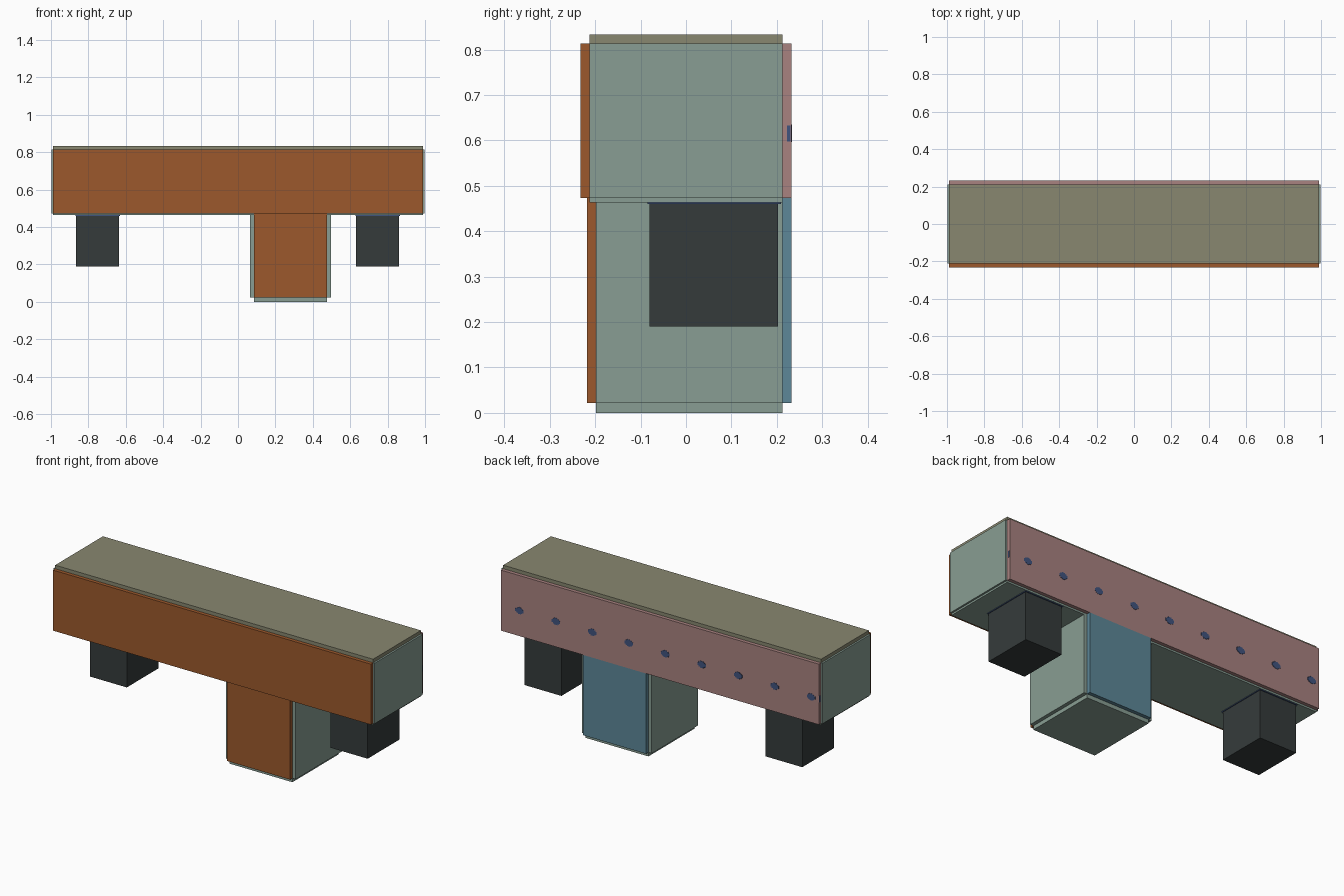
import bpy
import bmesh
from mathutils import Vector

cube = bpy.data.objects.get("Cube")
if cube:
    bpy.data.objects.remove(cube, do_unlink=True)


def material(name, srgb):
    linear = [(c / 255 / 12.92) if c < 11 else ((c / 255 + 0.055) / 1.055) ** 2.4 for c in srgb]
    mat = bpy.data.materials.new(name)
    mat.use_nodes = True
    mat.diffuse_color = (*linear, 1)
    mat.node_tree.nodes["Principled BSDF"].inputs["Base Color"].default_value = (*linear, 1)
    return mat


ORANGE = material("rust orange", (156, 89, 44))
SAGE = material("sage green", (136, 157, 147))
OLIVE = material("olive", (136, 135, 112))
PINK = material("dusty pink", (168, 130, 128))
BLUE = material("steel blue", (93, 135, 152))
DARK = material("charcoal", (53, 59, 59))
NAVY = material("navy blue", (64, 84, 126))


def box(name, mat, *spans):
    """Object made of one or more boxes, each given as (x0, x1, y0, y1, z0, z1)."""
    bm = bmesh.new()
    for x0, x1, y0, y1, z0, z1 in spans:
        verts = bmesh.ops.create_cube(bm, size=1)["verts"]
        bmesh.ops.scale(bm, vec=Vector((x1 - x0, y1 - y0, z1 - z0)), verts=verts)
        bmesh.ops.translate(bm, vec=Vector((x0 + x1, y0 + y1, z0 + z1)) / 2, verts=verts)
    mesh = bpy.data.meshes.new(name)
    bm.to_mesh(mesh)
    bm.free()
    mesh.materials.append(mat)
    obj = bpy.data.objects.new(name, mesh)
    bpy.context.collection.objects.link(obj)
    return obj


# Long beam: a case of panels that meet only at their edges
L, F, B = 0.988, -0.212, 0.212
LOW, HIGH = 0.473, 0.813
box("beam_front", ORANGE, (-L, L, -0.232, F, LOW, HIGH))
box("beam_back", PINK, (-L, L, B, 0.232, LOW, HIGH))
box("beam_top", OLIVE, (-L, L, F, B, HIGH, 0.833))
box("beam_bottom", SAGE, (-L, L, F, B, 0.463, LOW))
box("beam_left_end", SAGE, (L, 0.998, F, B, LOW, HIGH))
box("beam_right_end", SAGE, (-0.998, -L, F, B, LOW, HIGH))

# Column below the beam, off to the left
C0, C1, CF, CZ = 0.085, 0.477, -0.198, 0.022
box("column_front", ORANGE, (C0, C1, -0.218, CF, CZ, LOW))
box("column_back", BLUE, (C0, C1, B, 0.232, CZ, LOW))
box("column_left_side", SAGE, (C1, C1 + 0.02, CF, B, CZ, LOW))
box("column_right_side", SAGE, (C0 - 0.02, C0, CF, B, CZ, LOW))
box("column_bottom", SAGE, (C0, C1, CF, B, 0, CZ))

# Hanging blocks with a thin plate above each
for side, x in (("left", 0.747), ("right", -0.75)):
    box(side + "_block", DARK, (x - 0.115, x + 0.115, -0.08, 0.203, 0.19, 0.463))
    box(side + "_block_plate", NAVY, (x - 0.12, x + 0.12, -0.085, 0.209, 0.46, 0.464))

# Row of small stepped dots along the back
for i in range(9):
    x = -0.94 + i * 0.2265
    box(f"back_dot_{i + 1}", NAVY, *[
        (x - w, x + w, 0.23, 0.2335, 0.616 - h, 0.616 + h)
        for w, h in ((0.026, 0.008), (0.019, 0.014), (0.01, 0.019))])

# Matching marks on the ends of the back panel
for side, s in (("left", 1), ("right", -1)):
    a, b = sorted((s * (L - 0.002), s * (L + 0.002)))
    box(side + "_end_mark", NAVY, (a, b, 0.222, 0.23, 0.598, 0.633))
